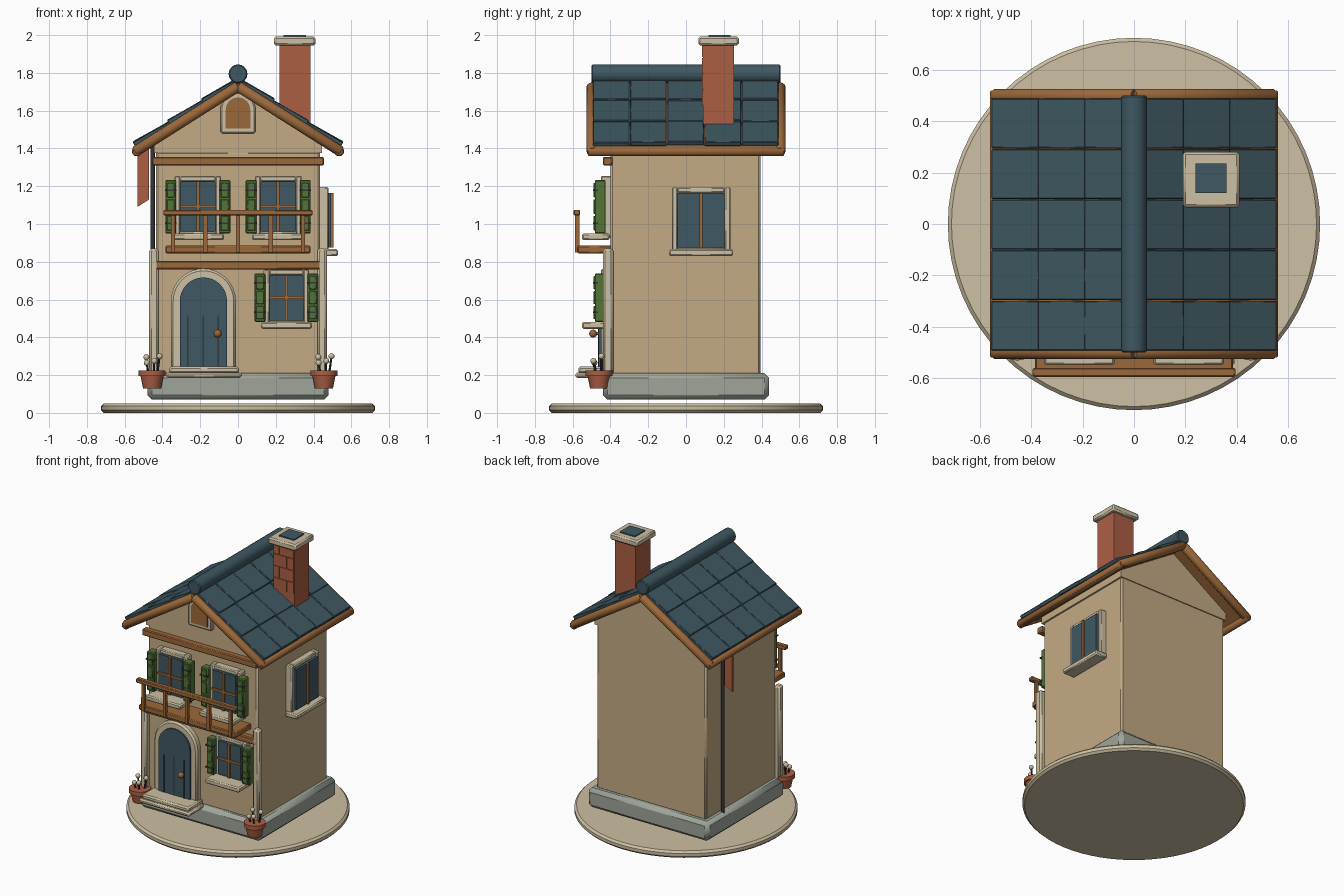
import bpy, bmesh, math, random
from mathutils import Matrix, Vector

if "Cube" in bpy.data.objects:
    bpy.data.objects.remove(bpy.data.objects["Cube"])

random.seed(4)


def material(name, r, g, b):
    m = bpy.data.materials.new(name)
    lin = [((c / 255 + 0.055) / 1.055) ** 2.4 for c in (r, g, b)]
    m.diffuse_color = (*lin, 1)
    m.use_nodes = True
    m.node_tree.nodes["Principled BSDF"].inputs["Base Color"].default_value = m.diffuse_color
    return m


WALL = material("plaster", 196, 171, 133)
TRIM = material("pale_stone", 205, 192, 163)
STONE = material("grey_stone", 160, 166, 154)
TEAL = material("slate_teal", 63, 88, 98)
WOOD = material("wood", 156, 104, 58)
BRICK = material("brick", 172, 95, 68)
GREEN = material("shutter_green", 84, 116, 56)
DARK = material("dark_metal", 50, 54, 56)


def finish(bm, name, mat, bevel=0.0):
    bmesh.ops.recalc_face_normals(bm, faces=bm.faces[:])
    me = bpy.data.meshes.new(name)
    bm.to_mesh(me)
    bm.free()
    me.materials.append(mat)
    ob = bpy.data.objects.new(name, me)
    bpy.context.collection.objects.link(ob)
    if bevel:
        mod = ob.modifiers.new("bevel", "BEVEL")
        mod.width, mod.segments, mod.limit_method = bevel, 1, "ANGLE"
    return ob


def boxes(name, mat, items, bevel=0.0, frame=Matrix()):
    """One object from boxes given as x0, x1, y0, y1, z0, z1."""
    bm = bmesh.new()
    for x0, x1, y0, y1, z0, z1 in items:
        m = Matrix.Translation(((x0 + x1) / 2, (y0 + y1) / 2, (z0 + z1) / 2))
        m = frame @ m @ Matrix.Diagonal((x1 - x0, y1 - y0, z1 - z0, 1))
        bmesh.ops.create_cube(bm, size=1, matrix=m)
    return finish(bm, name, mat, bevel)


def rods(name, mat, items, seg=12, bevel=0.0):
    """One object from cones given as start, end, radius, end radius."""
    bm = bmesh.new()
    for a, b, r1, r2 in items:
        a, b = Vector(a), Vector(b)
        m = Matrix.Translation((a + b) / 2) @ (b - a).to_track_quat("Z", "Y").to_matrix().to_4x4()
        bmesh.ops.create_cone(bm, cap_ends=True, segments=seg, radius1=r1, radius2=r2,
                              depth=(b - a).length, matrix=m)
    return finish(bm, name, mat, bevel)


def balls(name, mat, items):
    bm = bmesh.new()
    for p, r in items:
        bmesh.ops.create_uvsphere(bm, u_segments=12, v_segments=8, radius=r, matrix=Matrix.Translation(p))
    return finish(bm, name, mat)


def prism(name, mat, pts, y0, y1, bevel=0.0):
    """Extrude an x-z outline from y0 to y1."""
    bm = bmesh.new()
    f = bm.faces.new([bm.verts.new((x, y0, z)) for x, z in pts])
    ex = bmesh.ops.extrude_face_region(bm, geom=[f])
    bmesh.ops.translate(bm, vec=(0, y1 - y0, 0), verts=[v for v in ex["geom"] if isinstance(v, bmesh.types.BMVert)])
    return finish(bm, name, mat, bevel)


def arch(cx, z0, zc, r, n=16):
    top = [(cx + r * math.cos(math.pi * i / n), zc + r * math.sin(math.pi * i / n)) for i in range(n + 1)]
    return [(cx + r, z0)] + top + [(cx - r, z0)]


# Ground disc, plinth and body
rods("ground_disc", TRIM, [((0, 0, 0), (0, 0, 0.05), 0.725, 0.725)], 64, 0.014)
boxes("plinth", STONE, [(-0.48, 0.48, -0.44, 0.44, 0.07, 0.21)], 0.025)
boxes("walls", WALL, [(-0.435, 0.435, -0.4, 0.395, 0.2, 1.385)], 0.012)
prism("gable", WALL, [(-0.445, 1.375), (0.445, 1.375), (0.445, 1.425), (0, 1.71), (-0.445, 1.425)], -0.405, 0.4)
boxes("corner_posts", TRIM, [(s * 0.445 - 0.025, s * 0.445 + 0.025, -0.44, -0.385, 0.2, 0.87) for s in (-1, 1)], 0.012)
boxes("floor_beams", WOOD, [(-0.455, 0.455, -0.44, -0.39, z, z + 0.045) for z in (0.76, 1.31)], 0.006)

# Roof deck, tiles, ridge and timber edges
K = 0.632
A = math.atan(K)
prism("roof_deck", WOOD, [(-0.55, 1.71 - K * 0.55), (0, 1.71), (0.55, 1.71 - K * 0.55),
                          (0.55, 1.752 - K * 0.55), (0, 1.752), (-0.55, 1.752 - K * 0.55)], -0.49, 0.49)
bm = bmesh.new()
for s in (-1, 1):
    for i in range(3):
        for j in range(5):
            x = 0.092 + 0.181 * i
            z = 1.764 - K * x + random.uniform(-0.003, 0.004)
            m = (Matrix.Translation((s * x, -0.4 + 0.197 * j + 0.004, z))
                 @ Matrix.Rotation(s * (A - 0.045 + random.uniform(-0.01, 0.01)), 4, "Y")
                 @ Matrix.Diagonal((0.222, 0.194, 0.026, 1)))
            bmesh.ops.create_cube(bm, size=1, matrix=m)
finish(bm, "roof_tiles", TEAL, 0.004)
rods("ridge_cap", TEAL, [((0, -0.5, 1.795), (0, 0.5, 1.795), 0.05, 0.05)], 16, 0.006)
edge = []
for s in (-1, 1):
    edge += [((s * 0.545, y, 1.383), (0, y, 1.728), 0.03, 0.03) for y in (-0.498, 0.498)]
    edge.append(((s * 0.535, -0.52, 1.385), (s * 0.535, 0.52, 1.385), 0.028, 0.028))
rods("roof_edge_logs", WOOD, edge, 10, 0.006)

# Chimney
boxes("chimney", BRICK, [(0.22, 0.385, 0.09, 0.255, 1.45, 1.95)])
bricks = []
for k in range(4):
    z = 1.63 + 0.085 * k
    split = 0.27 if k % 2 else 0.33
    bricks += [(0.224, split - 0.003, 0.084, 0.095, z, z + 0.078), (split + 0.003, 0.381, 0.084, 0.095, z, z + 0.078)]
boxes("chimney_bricks", BRICK, bricks)
boxes("chimney_cap", TRIM, [(0.19, 0.41, 0.065, 0.28, 1.945, 1.992)], 0.01)
boxes("chimney_opening", TEAL, [(0.24, 0.36, 0.12, 0.235, 1.98, 2.0)])

# Gable window
prism("gable_window_frame", TRIM, arch(0, 1.48, 1.605, 0.093), -0.435, -0.395, 0.008)
prism("gable_window_panel", WOOD, arch(0, 1.505, 1.605, 0.065), -0.442, -0.43)

# Door with arched surround and step
prism("door_surround", TRIM, arch(-0.183, 0.21, 0.592, 0.172), -0.45, -0.395, 0.012)
prism("door", TEAL, arch(-0.183, 0.24, 0.592, 0.125), -0.462, -0.44)
boxes("door_grooves", DARK, [(x - 0.004, x + 0.004, -0.466, -0.455, 0.245, 0.515) for x in (-0.265, -0.183, -0.105)])
rods("knob_stem", WOOD, [((-0.108, -0.455, 0.42), (-0.108, -0.49, 0.42), 0.008, 0.008)])
balls("door_knob", WOOD, [((-0.108, -0.492, 0.42), 0.021)])
boxes("door_step", TRIM, [(-0.38, 0.02, -0.585, -0.4, 0.185, 0.215), (-0.365, 0.005, -0.57, -0.4, 0.21, 0.245)], 0.01)


def window(name, frame, w, h, sill, shutters=True, bar=True):
    """Window centred on its frame, wall at y = 0, outward is -y."""
    t = 0.03
    boxes(name + "_frame", TRIM, [(-w - t, -w, -0.045, 0.02, -h - t, h + t), (w, w + t, -0.045, 0.02, -h - t, h + t),
                                  (-w, w, -0.045, 0.02, h, h + t), (-w, w, -0.045, 0.02, -h - t, -h)], 0.006, frame)
    boxes(name + "_glass", TEAL, [(-w, w, -0.058, 0, -h, h)], 0, frame)
    bars = [(-0.008, 0.008, -0.07, -0.05, -h, h)]
    if bar:
        bars.append((-w, w, -0.068, -0.05, -0.008, 0.008))
    boxes(name + "_bars", WOOD, bars, 0, frame)
    boxes(name + "_sill", TRIM, [(-w - 0.045, w + 0.045, -sill, 0, -h - 0.045, -h - 0.008)], 0.008, frame)
    if not shutters:
        return
    slabs, slats, hinges = [], [], []
    for s in (-1, 1):
        c = s * (w + 0.05)
        slabs.append((c - 0.029, c + 0.029, -0.078, -0.02, -h - 0.008, h + 0.008))
        for k in (-1, 0, 1):
            zc = k * h * 0.66
            slats.append((c - 0.021, c + 0.021, -0.085, -0.07, zc - h * 0.29, zc + h * 0.29))
        hinges += [(c - 0.031, c + 0.031, -0.088, -0.06, k * h * 0.45 - 0.004, k * h * 0.45 + 0.004) for k in (-1.45, 1.45)]
    boxes(name + "_shutters", GREEN, slabs, 0.005, frame)
    boxes(name + "_shutter_panels", GREEN, slats, 0.003, frame)
    boxes(name + "_hinges", DARK, hinges, 0, frame)


# Windows
front = lambda x, z: Matrix.Translation((x, -0.405, z))
window("upper_left_window", front(-0.213, 1.092), 0.093, 0.133, 0.145)
window("upper_right_window", front(0.213, 1.092), 0.093, 0.133, 0.145)
window("lower_window", front(0.256, 0.61), 0.09, 0.12, 0.145)
window("side_window", Matrix.Translation((0.435, 0.08, 1.02)) @ Matrix.Rotation(math.pi / 2, 4, "Z"),
       0.125, 0.145, 0.095, False, False)

# Balcony
boxes("balcony_deck", WOOD, [(-0.385, 0.385, -0.575, -0.395, 0.845, 0.885)], 0.006)
boxes("balcony_rail", WOOD, [(-0.395, 0.395, -0.595, -0.56, 1.045, 1.075)], 0.005)
boxes("balcony_posts", WOOD, [(x - 0.011, x + 0.011, -0.587, -0.565, 0.85, 1.05) for x in (-0.345, -0.173, 0, 0.173, 0.345)])

# Pennant and downpipe on the left side
rods("downpipe", DARK, [((-0.452, 0.23, 0.2), (-0.452, 0.23, 1.42), 0.012, 0.012)])
prism("pennant", BRICK, [(-0.533, 1.09), (-0.47, 1.13), (-0.47, 1.42), (-0.533, 1.4)], 0.222, 0.238)

# Potted flowers
for side, s in (("left", -1), ("right", 1)):
    c = Vector((s * 0.455, -0.46, 0))
    at = lambda x, y, z: c + Vector((x, y, z))
    rods(side + "_pot", BRICK, [(at(0, 0, 0.13), at(0, 0, 0.2), 0.048, 0.062), (at(0, 0, 0.195), at(0, 0, 0.225), 0.072, 0.072)], 16)
    tips = [(-0.03, 0.02, 0.295), (0.012, -0.03, 0.275), (0.04, 0.012, 0.3), (-0.028, -0.025, 0.265)]
    rods(side + "_stems", DARK, [(at(x * 0.7, y * 0.7, 0.21), at(x, y, z), 0.006, 0.006) for x, y, z in tips], 8)
    balls(side + "_flowers", TRIM, [(at(*t), 0.016) for t in tips])

# Smooth the round parts, keep edges sharp
for ob in bpy.context.scene.objects:
    ob.select_set(True)
    bpy.context.view_layer.objects.active = ob
bpy.ops.object.shade_smooth_by_angle(angle=math.radians(38))
